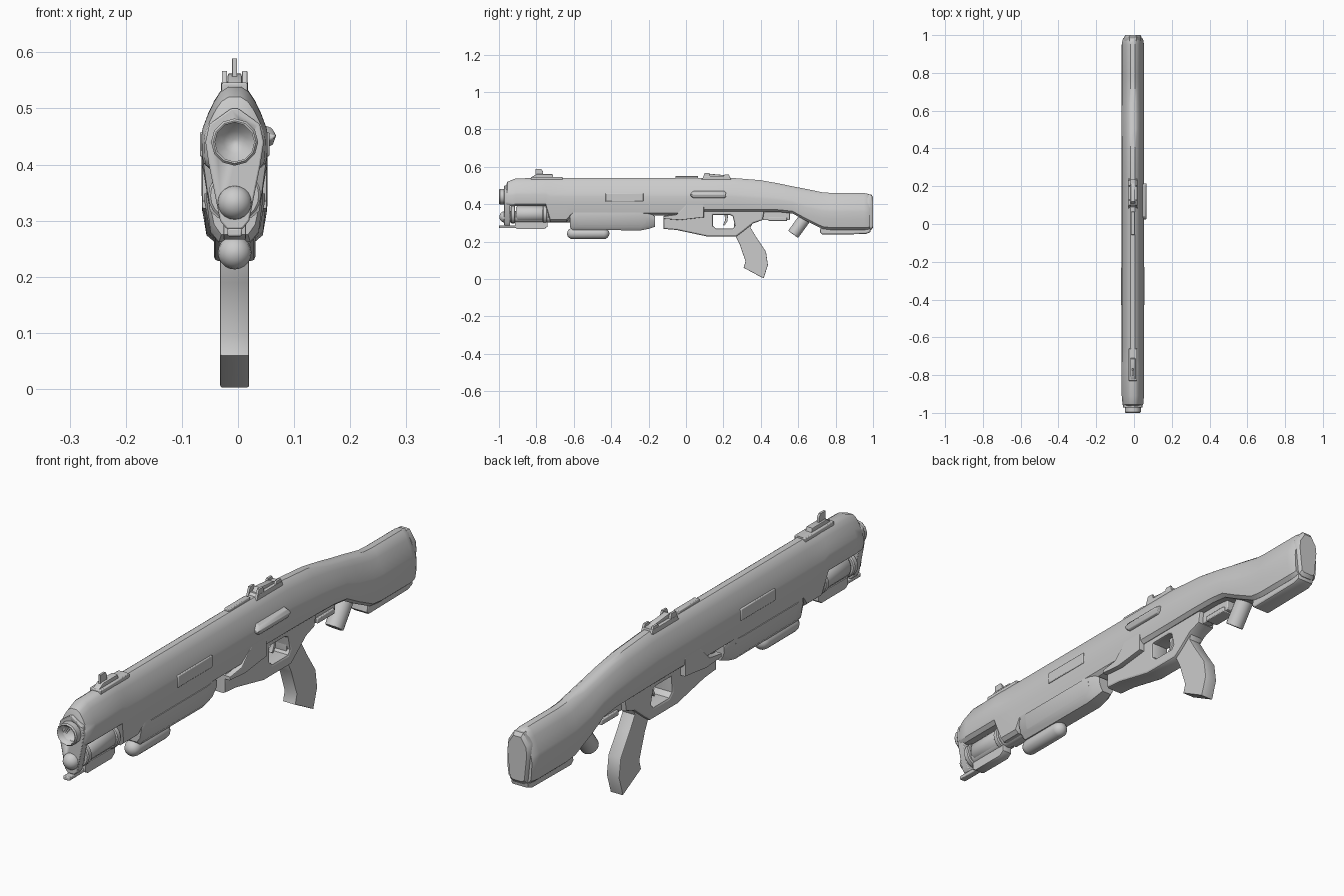
import bpy, bmesh, math
from mathutils import Vector

if "Cube" in bpy.data.objects:
    bpy.data.objects.remove(bpy.data.objects["Cube"])

CX = -0.006  # the body sits slightly left because of the bolt on the right


def finish(ob, bevel=0, angle=35):
    bpy.ops.object.select_all(action='DESELECT')
    ob.select_set(True)
    bpy.context.view_layer.objects.active = ob
    if bevel:
        m = ob.modifiers.new("bevel", 'BEVEL')
        m.width, m.segments, m.limit_method = bevel, 2, 'ANGLE'
    bpy.ops.object.shade_smooth_by_angle(angle=math.radians(angle))
    return ob


def loft(name, rings, bevel=0, angle=35):
    """Bridge equal-length rings of points and cap both ends."""
    bm = bmesh.new()
    vs = [[bm.verts.new((p[0] + CX, p[1], p[2])) for p in r] for r in rings]
    n = len(vs[0])
    for a, b in zip(vs, vs[1:]):
        for i in range(n):
            bm.faces.new((a[i], a[(i + 1) % n], b[(i + 1) % n], b[i]))
    bm.faces.new(vs[0])
    bm.faces.new(vs[-1])
    bmesh.ops.recalc_face_normals(bm, faces=bm.faces)
    me = bpy.data.meshes.new(name)
    bm.to_mesh(me)
    bm.free()
    ob = bpy.data.objects.new(name, me)
    bpy.context.collection.objects.link(ob)
    return finish(ob, bevel, angle)


def mirror_ring(y, half):
    """Right-hand half outline (x, z) from top to bottom, mirrored to a closed ring."""
    return [(x, y, z) for x, z in half] + [(-x, y, z) for x, z in reversed(half)]


def lathe(name, profile, z, n=20, x=0):
    """Solid of revolution along y from (y, radius) points."""
    return loft(name, [[(x + r * math.cos(2 * math.pi * i / n), y, z + r * math.sin(2 * math.pi * i / n))
                        for i in range(n)] for y, r in profile])


def capsule(y0, y1, r):
    dome = [(1 - math.cos(a), math.sin(a)) for a in (0.15, 0.5, 0.85, 1.2, math.pi / 2)]
    return [(y0 + d * r, s * r) for d, s in dome] + [(y1 - d * r, s * r) for d, s in reversed(dome)]


def side_plate(name, outlines, half, x=0, bevel=0.003):
    """Side-view (y, z) outlines, holes allowed, extruded along x."""
    cu = bpy.data.curves.new(name, 'CURVE')
    cu.dimensions, cu.fill_mode = '2D', 'BOTH'
    cu.extrude, cu.bevel_depth, cu.offset, cu.bevel_resolution = half - bevel, bevel, -bevel, 1
    for pts in outlines:
        sp = cu.splines.new('POLY')
        sp.points.add(len(pts) - 1)
        for p, (y, z) in zip(sp.points, pts):
            p.co = (y, z, 0, 1)
        sp.use_cyclic_u = True
    ob = bpy.data.objects.new(name, cu)
    bpy.context.collection.objects.link(ob)
    ob.rotation_euler = (math.pi / 2, 0, math.pi / 2)
    ob.location.x = CX + x
    finish_sel(ob)
    return finish(bpy.context.object)


def finish_sel(ob):
    bpy.ops.object.select_all(action='DESELECT')
    ob.select_set(True)
    bpy.context.view_layer.objects.active = ob
    bpy.ops.object.convert(target='MESH')


def box(name, y0, y1, z0, z1, half, x=0, bevel=0.003):
    return loft(name, [[(x + half, y, z1), (x + half, y, z0), (x - half, y, z0), (x - half, y, z1)]
                       for y in (y0, y1)], bevel)


def body_ring(y, zt, zb, k=1.0):
    s = min(1, (zt - zb) / 0.17)
    zs = zt - 0.14 * s
    low = lambda z: 0.058 - (zs - z) * 0.17
    half = [(0.012, zt), (0.025, zt - .01 * s), (0.036, zt - .029 * s), (0.047, zt - .055 * s),
            (0.057, zt - .085 * s), (0.059, zt - .1 * s), (0.058, zs),
            (low(zb + .012), zb + .012), (low(zb) - .012, zb)]
    return mirror_ring(y, [(x * k, z) for x, z in half])


# Main body and stock in one long shell
body = loft("body_and_stock", [body_ring(*s) for s in (
    (-.967, .485, .395, .8), (-.955, .52, .39, .93), (-.91, .538, .39), (-.75, .54, .39),
    (-.725, .54, .305), (-.64, .54, .305), (-.61, .54, .34), (.05, .54, .34), (.1, .54, .36),
    (.25, .54, .36), (.4, .528, .36), (.5, .51, .358), (.57, .495, .35), (.64, .482, .312),
    (.73, .463, .268), (.78, .46, .262), (.95, .46, .262), (.975, .455, .264, .93), (.985, .448, .268, .85))])

# Butt pad with its slanted rim
loft("butt_pad", [mirror_ring(y, [(x * k, .355 + (z - .355) * k) for x, z in
     ((.018, .452), (.042, .415), (.046, .38), (.034, .27), (.022, .262))])
     for y, k in ((.97, 1), (.99, 1), (1.0, .86))])
side_plate("stock_toe", [[(.715, .25), (.73, .237), (.96, .24), (.985, .25), (.99, .275), (.76, .285), (.72, .275)]],
           .036, bevel=.008)

# Front plate and hollow muzzle
plate = loft("front_plate", [mirror_ring(y, [(.006, .5), (.045, .472), (.052, .44), (.046, .40), (.026, .30), (.014, .285)])
             for y in (-.972, -.94)], .003)
muzzle = lathe("muzzle", [(-1, .038), (-.995, .042), (-.93, .042)], .44, 12)
cutter = lathe("bore_cutter", [(-1.05, .035), (-.92, .035), (-.9, .02), (-.89, .005)], .44, 12)
cutter.hide_render = True
cutter.hide_set(True)
for ob in (body, plate, muzzle):
    m = ob.modifiers.new("bore", 'BOOLEAN')
    m.object, m.operation, m.solver = cutter, 'DIFFERENCE', 'EXACT'

# Magazine tube and fittings under the barrel
lathe("magazine_tube", capsule(-.998, -.6, .031), .332)
lathe("tube_sleeve", [(-.91, .035), (-.9, .042), (-.745, .042), (-.735, .035)], .348)
for y in (-.925, -.755):
    lathe("sleeve_band", [(y - .012, .043), (y - .008, .047), (y + .008, .047), (y + .012, .043)], .345)
box("front_lug", -1, -.9, .272, .286, .013)
side_plate("under_rail", [[(-.915, .275), (-.9, .266), (-.76, .266), (-.74, .28), (-.74, .305), (-.915, .305)]], .02)

# Pump fore-end: tapered block, raised panels and lower tube
def pump_ring(y, zt, zb, k=1):
    return mirror_ring(y, [(.05 * k, zt), (.051 * k, zt - .02), (.043 * k, zb + .018), (.028 * k, zb)])
loft("pump", [pump_ring(*s) for s in ((-.62, .345, .275, .85), (-.605, .362, .262), (-.24, .362, .26),
                                      (-.2, .355, .268, .92), (-.165, .335, .28, .7))])
loft("pump_panel", [mirror_ring(y, [(.054 * k, .348), (.054 * k, .335), (.046 * k, .29), (.042 * k, .283)])
     for y, k in ((-.585, .9), (-.57, 1), (-.25, 1), (-.215, .9))])
loft("pump_tube", [[(p[0], p[1], p[2]) for p in r] for r in
     [[(r * math.cos(i * math.pi / 10), y, .243 + r * math.sin(i * math.pi / 10)) for i in range(20)]
      for y, r in capsule(-.636, -.41, .03)]])

# Receiver, trigger guard, trigger and grip
side_plate("receiver_panel", [[(-.12, .322), (-.12, .335), (-.05, .345), (.01, .405), (.095, .405), (.095, .33), (-.03, .315)]],
           .058)
side_plate("trigger_guard", [
    [(-.12, .335), (-.12, .268), (-.05, .262), (.11, .228), (.27, .228), (.3, .25), (.36, .298),
     (.41, .315), (.42, .37), (-.06, .37)],
    [(.143, .285), (.16, .27), (.25, .27), (.262, .285), (.25, .335), (.235, .342), (.145, .342)]], .037, bevel=.008)
side_plate("trigger", [[(.205, .35), (.225, .35), (.222, .31), (.205, .285), (.198, .29), (.21, .315)]], .008, bevel=.002)
side_plate("grip", [[(.255, .25), (.285, .19), (.318, .095), (.308, .06), (.415, .003), (.438, .075),
                     (.428, .145), (.375, .225), (.345, .275), (.37, .33), (.26, .33)]], .026)
box("rear_rail", .41, .555, .315, .36, .018)
box("rear_rail_foot", .44, .54, .31, .33, .026)

# Tilted round peg under the stock
bpy.ops.mesh.primitive_cylinder_add(vertices=20, radius=.033, depth=.11, location=(CX, .605, .283),
                                    rotation=(math.radians(-36), 0, 0))
bpy.context.object.name = "sling_peg"
finish(bpy.context.object, .003)

# Side strips on both sides and bolt handle on the right
for s in (1, -1):
    box("side_strip", -.43, -.228, .414, .458, .005, s * .057)
loft("bolt_handle", [[(.045, y, z0), (.068, y, z0 + .008), (.074, y, .452), (.066, y, z1 - .008), (.045, y, z1)]
     for y, z0, z1 in ((.025, .438, .46), (.04, .427, .473), (.205, .427, .473), (.215, .435, .465))], .002)

# Front sight
side_plate("front_sight_base", [[(-.83, .53), (-.825, .545), (-.8, .56), (-.715, .56), (-.71, .546), (-.66, .546), (-.66, .53)]],
           .013)
box("front_sight_wings", -.83, -.66, .525, .546, .023)
side_plate("front_sight_blade", [[(-.805, .55), (-.805, .589), (-.775, .589), (-.765, .575), (-.765, .55)]], .0045, bevel=.001)

# Rear sight with two ears, and the short top rail
box("top_rail", -.057, .065, .53, .55, .011)
side_plate("rear_sight_base", [[(.08, .53), (.1, .548), (.235, .548), (.24, .515), (.1, .515)]], .024)
side_plate("rear_sight_leaf", [[(.1, .54), (.12, .563), (.2, .556), (.23, .54)]], .012)
for s in (1, -1):
    for y in (.11, .215):
        h = .567 if y < .2 else .558
        side_plate("rear_sight_ear", [[(y - .025, .53), (y - .01, h), (y + .014, h), (y + .027, .53)]], .0045, s * .018, .001)
